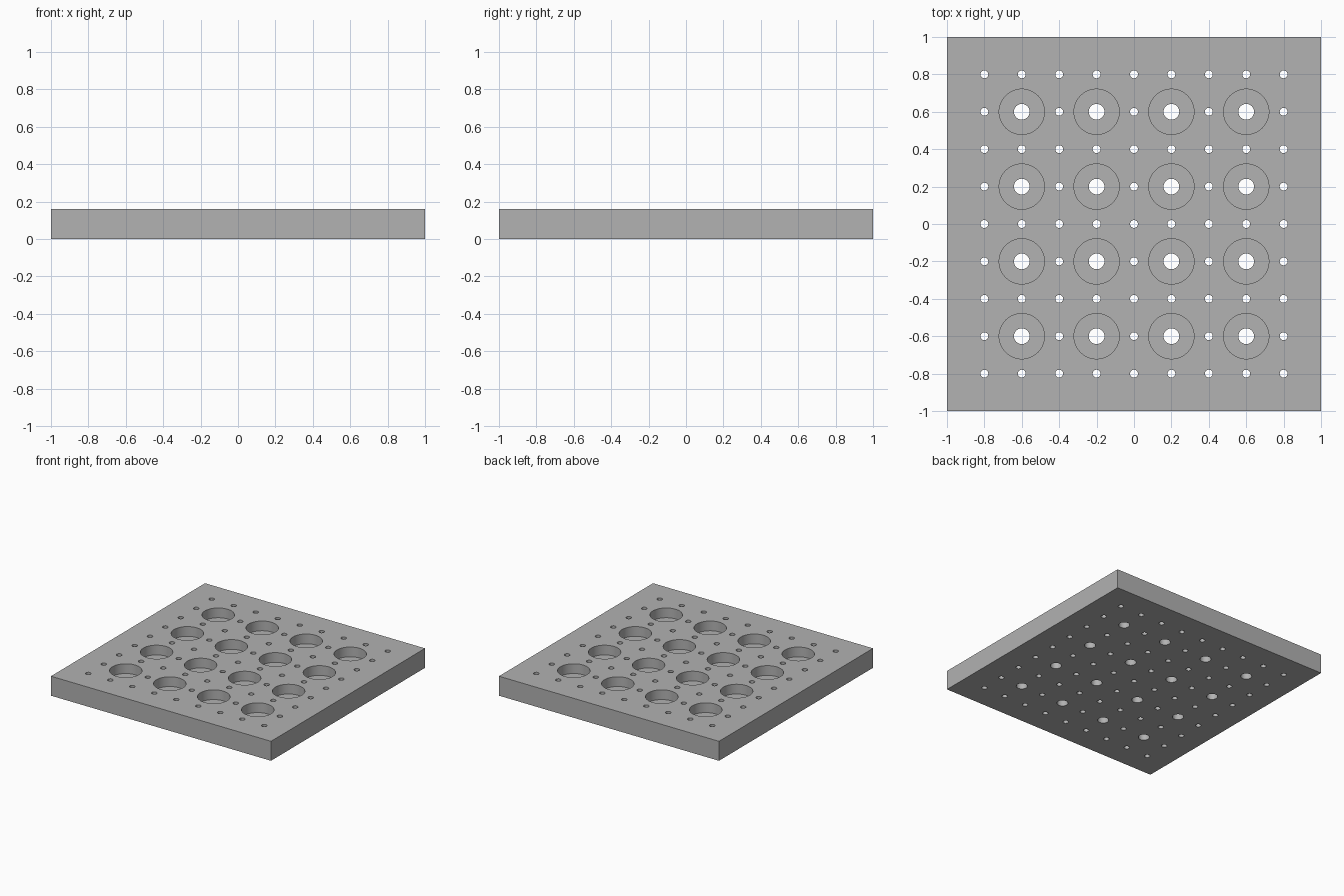
import bpy
import bmesh
import math
from mathutils import Matrix

cube = bpy.data.objects.get("Cube")
if cube:
    bpy.data.objects.remove(cube, do_unlink=True)

THICK = 0.16
PITCH = 0.2
POCKET_DEPTH = 0.08

grey = bpy.data.materials.new("plain grey")
grey.use_nodes = True
colour = (0.445, 0.445, 0.445, 1)
grey.diffuse_color = colour
grey.node_tree.nodes["Principled BSDF"].inputs["Base Color"].default_value = colour


def make_object(name, bm):
    mesh = bpy.data.meshes.new(name)
    bm.to_mesh(mesh)
    bm.free()
    mesh.materials.append(grey)
    obj = bpy.data.objects.new(name, mesh)
    bpy.context.collection.objects.link(obj)
    return obj


def make_cutter(name, drills):
    """Vertical cylinders, each given as (x, y, radius, bottom, segments)."""
    bm = bmesh.new()
    top = THICK + 0.1
    for x, y, radius, bottom, segments in drills:
        bmesh.ops.create_cone(
            bm, cap_ends=True, segments=segments, radius1=radius, radius2=radius,
            depth=top - bottom, matrix=Matrix.Translation((x, y, (top + bottom) / 2)))
    obj = make_object(name, bm)
    obj.hide_render = True
    return obj


# Square plate
bm = bmesh.new()
bmesh.ops.create_cube(bm, size=1, matrix=Matrix.Translation((0, 0, THICK / 2))
                      @ Matrix.Diagonal((2, 2, THICK, 1)))
plate = make_object("perforated_plate", bm)

# Grid of holes: every second row and column crossing has a round pocket
through_holes, pockets = [], []
for i in range(-4, 5):
    for j in range(-4, 5):
        x, y = i * PITCH, j * PITCH
        if i % 2 and j % 2:
            through_holes.append((x, y, 0.042, -0.1, 32))
            pockets.append((x, y, 0.121, THICK - POCKET_DEPTH, 64))
        else:
            through_holes.append((x, y, 0.021, -0.1, 24))

cutters = [make_cutter("hole_cutter", through_holes),
           make_cutter("pocket_cutter", pockets)]
for cutter in cutters:
    cut = plate.modifiers.new(cutter.name, "BOOLEAN")
    cut.operation = "DIFFERENCE"
    cut.solver = "EXACT"
    cut.object = cutter

# Bake the cuts and drop the cutters
graph = bpy.context.evaluated_depsgraph_get()
mesh = bpy.data.meshes.new_from_object(plate.evaluated_get(graph))
plate.modifiers.clear()
plate.data = mesh
for cutter in cutters:
    bpy.data.objects.remove(cutter, do_unlink=True)
mesh.materials.clear()
mesh.materials.append(grey)
for face in mesh.polygons:
    face.material_index = 0

# Smooth hole walls with crisp rims
bpy.ops.object.select_all(action="DESELECT")
plate.select_set(True)
bpy.context.view_layer.objects.active = plate
bpy.ops.object.shade_smooth_by_angle(angle=math.radians(30))
